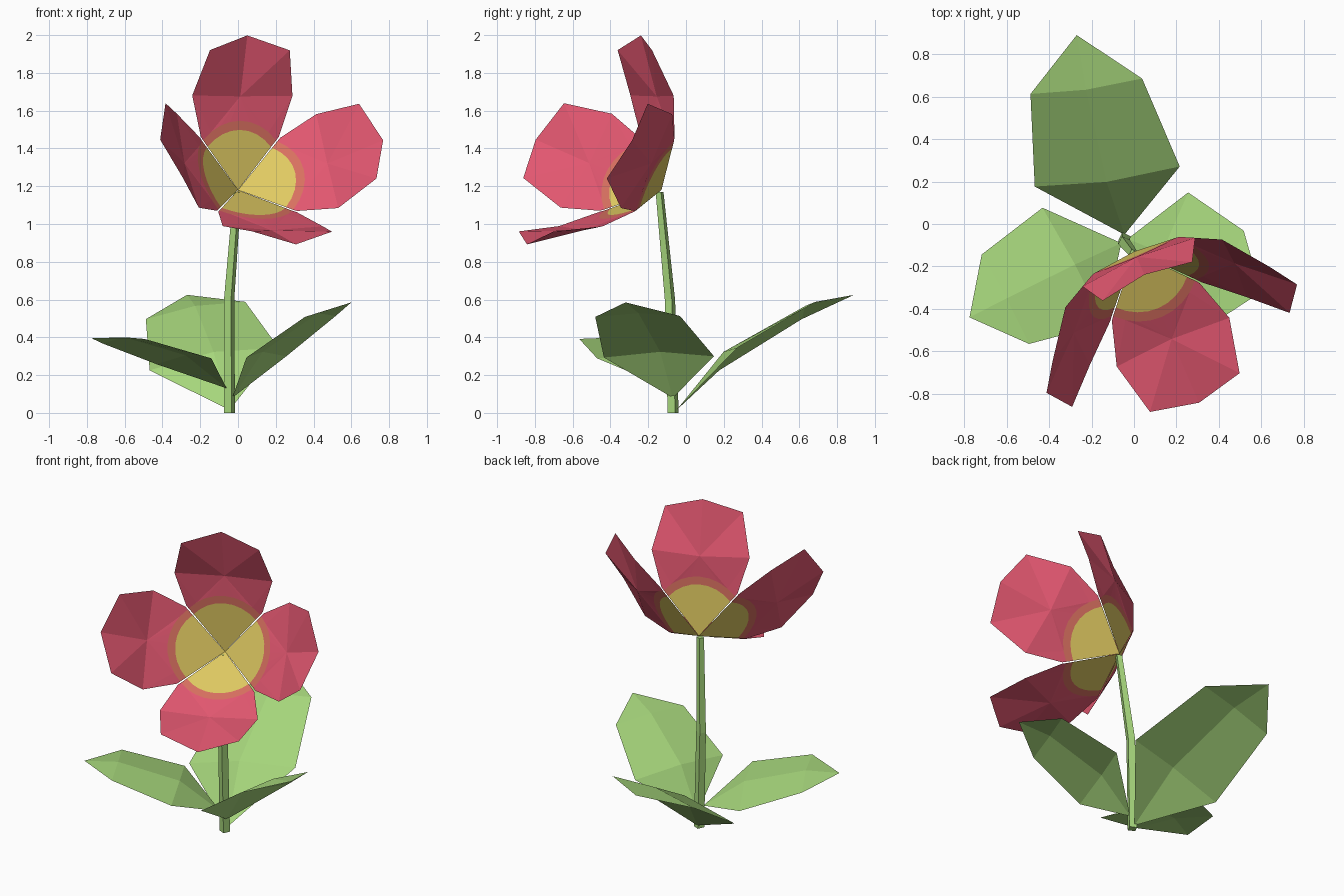
import bpy, math
from mathutils import Vector, Matrix

if "Cube" in bpy.data.objects:
    bpy.data.objects.remove(bpy.data.objects["Cube"])


def material(name, rgb):
    m = bpy.data.materials.new(name)
    lin = [((c / 255 + 0.055) / 1.055) ** 2.4 for c in rgb]
    m.diffuse_color = (*lin, 1)
    m.use_nodes = True
    m.node_tree.nodes["Principled BSDF"].inputs["Base Color"].default_value = m.diffuse_color
    return m


GREEN = material("leaf_green", (167, 215, 124))
PINK = material("petal_pink", (226, 87, 112))
HALO = material("blended_orange", (216, 112, 96))
YELLOW = material("centre_yellow", (224, 202, 98))


def make(name, verts, faces, mats, ids=None):
    me = bpy.data.meshes.new(name)
    me.from_pydata([tuple(v) for v in verts], [], faces)
    for m in mats:
        me.materials.append(m)
    for p in me.polygons:
        p.material_index = ids[p.index] if ids else 0
    ob = bpy.data.objects.new(name, me)
    bpy.context.collection.objects.link(ob)
    return ob


# Stem: bent, tapering, four sided
path = [(-0.045, -0.068, 0.0, 0.031), (-0.047, -0.085, 0.6, 0.029),
        (-0.003, -0.14, 1.17, 0.022)]
verts, faces = [], [(3, 2, 1, 0), (8, 9, 10, 11)]
for x, y, z, r in path:
    for k in range(4):
        a = math.radians(20 + 90 * k)
        verts.append((x + r * math.cos(a), y + r * math.sin(a), z))
for j in range(2):
    for k in range(4):
        n = (k + 1) % 4
        faces.append((4 * j + k, 4 * j + n, 4 * j + 4 + n, 4 * j + 4 + k))
make("stem", verts, faces, [GREEN])


# Leaves: ridged blade from base to tip, widths given as half widths
def leaf(name, base, tip, side, half):
    base, s = Vector(base), Vector(side).normalized()
    d = Vector(tip) - base
    size = d.length
    d.normalize()
    up = s.cross(d).normalized()
    pts = [base]
    for t, w, edge, ridge in ((0.337, 1.0, 0.068, 0.108), (0.78, 0.77, 0.054, 0.08)):
        for sx, h in ((-1, edge), (0, ridge), (1, edge)):
            pts.append(base + d * t * size + s * sx * w * half + up * h * size)
    pts.append(Vector(tip))
    make(name, pts, [(0, 2, 1), (0, 3, 2), (1, 2, 5, 4), (2, 3, 6, 5),
                     (4, 5, 7), (5, 6, 7)], [GREEN])


leaf("back_leaf", (-0.045, -0.05, 0.015), (-0.27, 0.89, 0.625), (0.977, 0.135, 0.17), 0.35)
leaf("right_leaf", (-0.03, -0.07, 0.08), (0.6, -0.32, 0.585), (-0.34, -0.94, -0.01), 0.31)
leaf("left_leaf", (-0.06, -0.09, 0.13), (-0.775, -0.44, 0.395), (-0.468, 0.883, -0.05), 0.31)

# Flower frame: axis leans forward, up and a little sideways
origin = Vector((0, -0.13, 1.18))
axis = Vector((0.3425, -0.789, 0.51)).normalized()
u = Vector((-0.199, 0.466, 0.862))
u = (u - axis * u.dot(axis)).normalized()
v = u.cross(axis).normalized()
if v.x < 0:
    v = -v


# Petal: yellow fan, halo band, then faceted blade; (r, w, h) in flower frame
def petal(name, turn):
    N, SLOPE = 8, 0.695
    pts = [(0, 0, 0)]
    for rho in (0.262, 0.302):
        for k in range(N + 1):
            a = math.radians(-44.2 + 88.4 * k / N)
            r = rho * math.cos(a)
            pts.append((r, rho * math.sin(a), r * SLOPE))
    blade = len(pts)
    pts += [(0.231, -0.225, 0.163), (0.231, 0.225, 0.163),
            (0.402, -0.289, 0.302), (0.412, 0, 0.277), (0.402, 0.289, 0.302),
            (0.558, -0.23, 0.51), (0.643, 0, 0.52), (0.558, 0.23, 0.51)]
    s1, s2, w1, mid, w2, h1, tip, h2 = range(blade, blade + 8)
    faces, ids = [], []
    for k in range(N):
        a, b = 1 + k, 2 + k
        faces.append((0, a, b))
        ids.append(2)
        faces.append((a, a + N + 1, b + N + 1, b))
        ids.append(1)
    o = N + 2
    c = o + N // 2
    for k in range(N // 2):
        faces.append((mid if k else w1, o + k + 1, o + k) if k else (w1, o + 1, o))
        faces.append((mid, c + k + 1, c + k) if k < N // 2 - 1 else (w2, o + N, o + N - 1))
    faces += [(s1, w1, o), (s2, o + N, w2), (w1, mid, o + 1), (w2, o + N - 1, mid),
              (w1, h1, mid), (h1, tip, mid), (mid, tip, h2), (mid, h2, w2)]
    ids += [0] * (len(faces) - len(ids))
    ca, sa = math.cos(turn), math.sin(turn)
    world = [origin + axis * h + u * (r * ca - w * sa) + v * (r * sa + w * ca)
             for r, w, h in pts]
    make(name, world, faces, [PINK, HALO, YELLOW], ids)


for i, part in enumerate(("upper_petal", "right_petal", "lower_petal", "left_petal")):
    petal(part, i * math.pi / 2)
